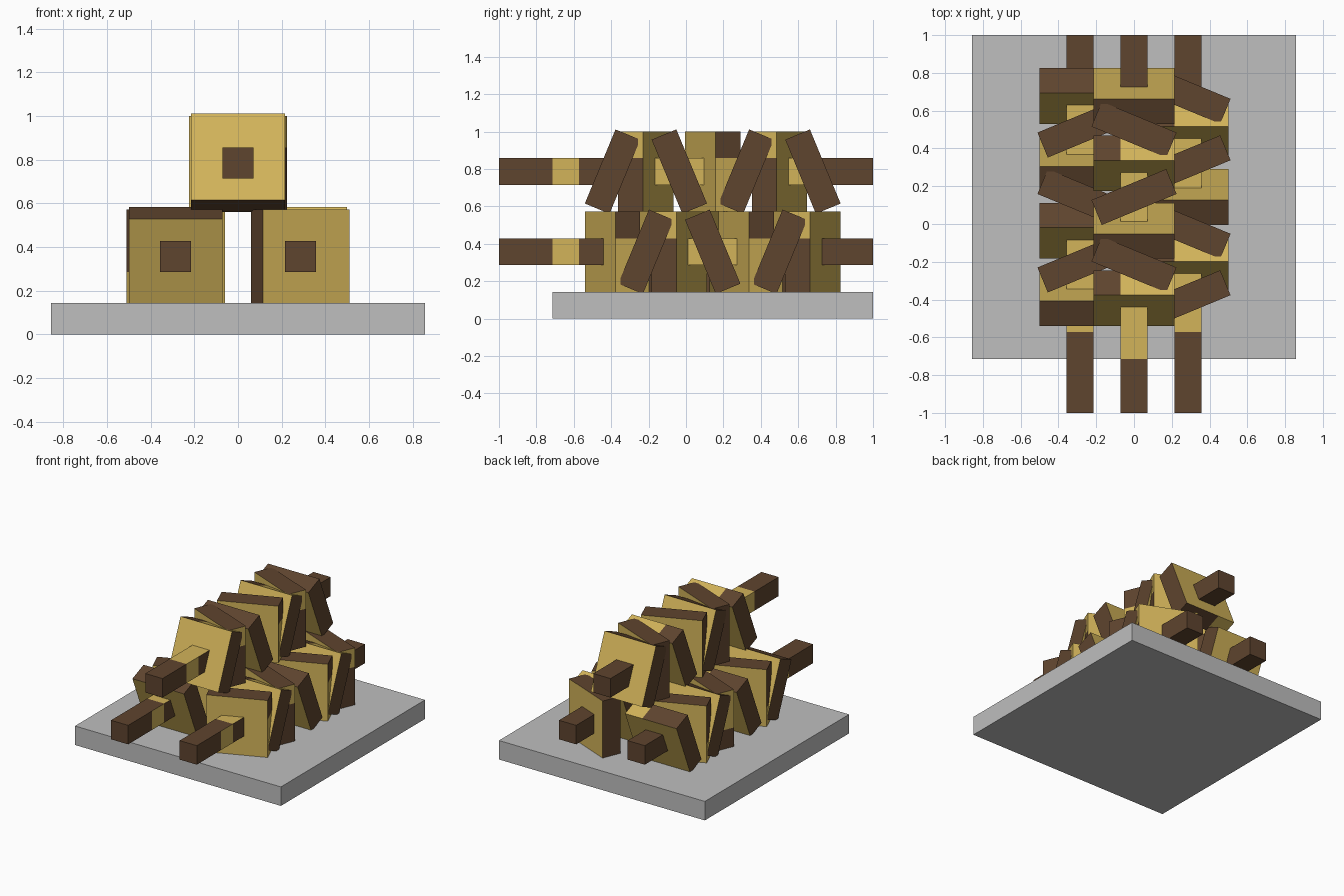
import bpy, bmesh, math
from mathutils import Matrix, Vector

if "Cube" in bpy.data.objects:
    bpy.data.objects.remove(bpy.data.objects["Cube"])

P = 1 / 14                 # one grid unit
TILT = math.radians(22.5)


def material(name, srgb):
    m = bpy.data.materials.new(name)
    m.diffuse_color = [(c / 255) ** 2.2 for c in srgb] + [1]
    m.use_nodes = True
    m.node_tree.nodes["Principled BSDF"].inputs["Base Color"].default_value = m.diffuse_color
    return m


GREY = material("stone grey", (189, 189, 189))
BROWN = material("dark brown", (95, 70, 50))
TAN = material("golden tan", (209, 178, 90))


def box(name, size, mats, matrix, cuts=(), rule=None):
    """Box cut along planes, with faces coloured by rule(normal, centre)."""
    bm = bmesh.new()
    bmesh.ops.create_cube(bm, size=1)
    bmesh.ops.scale(bm, vec=size, verts=bm.verts)
    for axis, pos in cuts:
        n = Vector((0, 0, 0))
        n[axis] = 1
        bmesh.ops.bisect_plane(bm, geom=bm.verts[:] + bm.edges[:] + bm.faces[:],
                               plane_co=n * pos, plane_no=n)
    bm.normal_update()
    if rule:
        for f in bm.faces:
            f.material_index = int(rule(f.normal, f.calc_center_median()))
    me = bpy.data.meshes.new(name)
    bm.to_mesh(me)
    bm.free()
    for m in mats:
        me.materials.append(m)
    ob = bpy.data.objects.new(name, me)
    ob.matrix_world = matrix
    bpy.context.collection.objects.link(ob)


# Slice poses in repeating order: rotation, cut axis and position, tan edge patch
POSES = [
    (Matrix.Rotation(-TILT, 4, 'X'), (0, -P), lambda n, c: n.z > .5 and c.x > -P),
    (Matrix.Rotation(-TILT, 4, 'Z'), (2, P), lambda n, c: n.x > .5 and c.z > P),
    (Matrix.Rotation(TILT, 4, 'X'), (0, -P), lambda n, c: n.z < -.5 and c.x < -P),
    (Matrix.Rotation(TILT, 4, 'Z'), (2, P), lambda n, c: n.x > .5 and c.z < P),
]


def skewer(label, x, z, start, flip, brown_to):
    # stick: brown tips, tan middle, brown band on the sides
    def stick_rule(n, c):
        if abs(n.y) > .5 or c.y > 10 * P:
            return False
        if n.z > .5:
            return c.y > brown_to
        return c.y > -10 * P and not -8 * P < c.y < -6 * P

    box(label + "_stick", (2 * P, 28 * P, 2 * P), [BROWN, TAN],
        Matrix.Translation((x, 0, z)),
        [(1, k * P) for k in (-10, -8, -6, 10)], stick_rule)
    # seven alternately tilted slices
    for i in range(7):
        rot, cut, patch = POSES[(i + start) % 4]
        m = Matrix.Translation((x, (2 + (i - 3) * 2.5) * P, z))
        if flip:
            m = m @ Matrix.Rotation(math.pi, 4, 'Y')
        box(f"{label}_slice_{i + 1}", (6 * P, 2 * P, 6 * P), [BROWN, TAN],
            m @ rot, [cut],
            lambda n, c, patch=patch: abs(n.y) > .5 or patch(n, c))


# Base slab
box("base_slab", (24 * P, 24 * P, 2 * P), [GREY], Matrix.Translation((0, 2 * P, P)))

# Three loaded skewers stacked in a pyramid
skewer("left", -4 * P, 5 * P, 0, True, -8 * P)
skewer("right", 4 * P, 5 * P, 3, False, -8 * P)
skewer("top", 0, 11 * P, 0, False, -10 * P)
